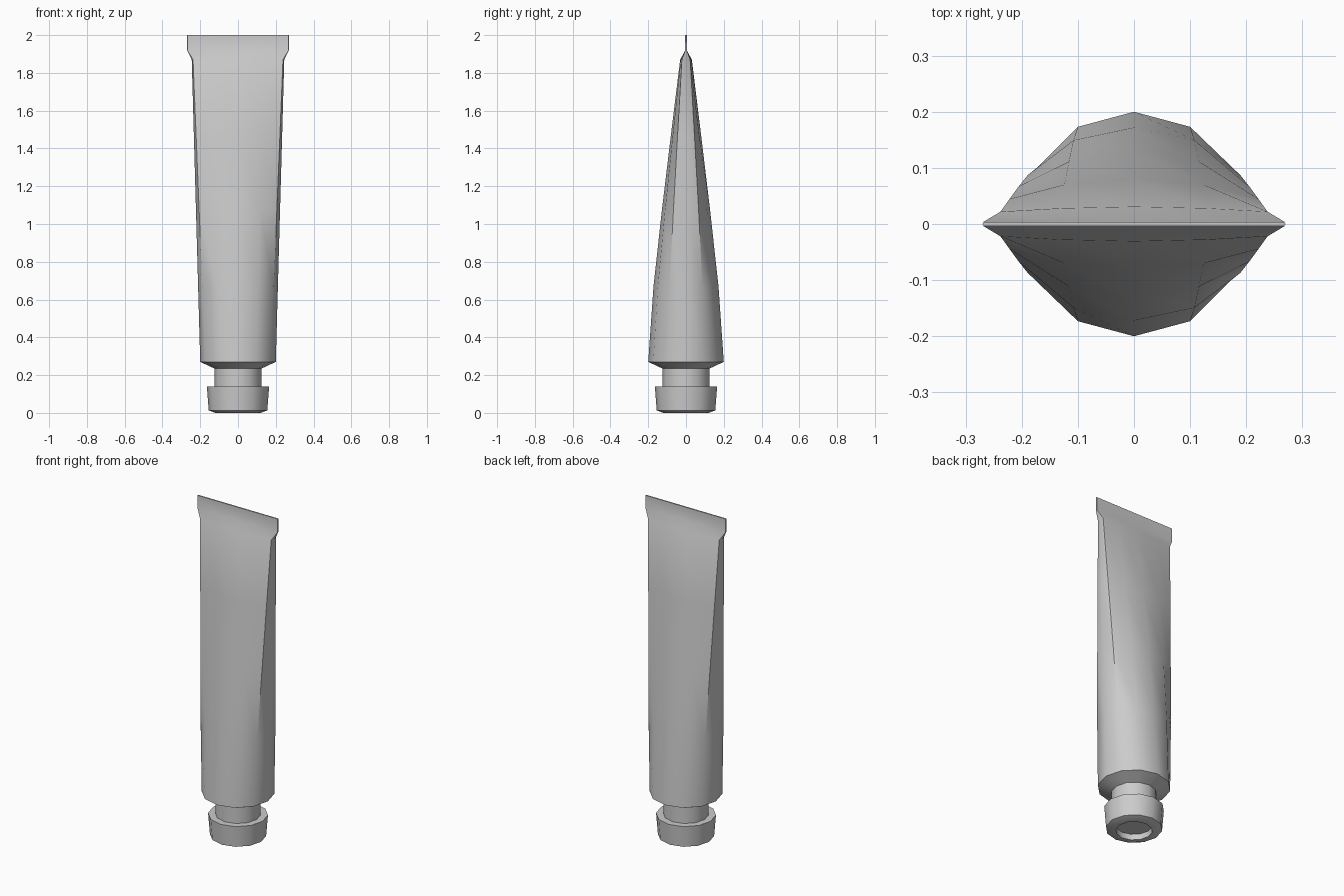
import bpy, bmesh, math

if "Cube" in bpy.data.objects:
    bpy.data.objects.remove(bpy.data.objects["Cube"])

N = 12


def circle(r, z):
    return [(r * math.sin(2 * math.pi * i / N), r * math.cos(2 * math.pi * i / N), z)
            for i in range(N)]


def oval(quarter, z):
    """Mirror four quarter points (from +y round to +x) into a full 12-point ring."""
    a = quarter
    half = a + [(x, -y) for x, y in reversed(a[:3])]
    ring = half + [(-x, y) for x, y in reversed(half[1:-1])]
    return [(x, y, z) for x, y in ring]


def loft(name, rings, angle=40):
    bm = bmesh.new()
    loops = [[bm.verts.new(p) for p in ring] for ring in rings]
    for lo, hi in zip(loops, loops[1:]):
        for i in range(N):
            j = (i + 1) % N
            bm.faces.new((lo[i], lo[j], hi[j], hi[i]))
    bm.faces.new(loops[0])
    bm.faces.new(loops[-1])
    bmesh.ops.recalc_face_normals(bm, faces=bm.faces)
    mesh = bpy.data.meshes.new(name)
    bm.to_mesh(mesh)
    bm.free()
    obj = bpy.data.objects.new(name, mesh)
    bpy.context.collection.objects.link(obj)
    bpy.ops.object.select_all(action='DESELECT')
    obj.select_set(True)
    bpy.context.view_layer.objects.active = obj
    bpy.ops.object.shade_smooth_by_angle(angle=math.radians(angle))
    return obj


# Tube body: neck, shoulder, round base flattening into the crimped end
s = math.sqrt(3) / 2
round_q = [(0, 0.2), (0.1, 0.2 * s), (0.2 * s, 0.1), (0.2, 0)]
flat_q = [(0, 0.031), (0.132, 0.028), (0.238, 0.022), (0.245, 0)]
seam_q = [(0, 0.004), (0.14, 0.004), (0.268, 0.004), (0.27, 0)]
heights = [0.172, 0.128, 0.08]

rings = [circle(0.125, 0.14), circle(0.125, 0.235), oval(round_q, 0.27)]
for k, ry in enumerate(heights):
    tx = (k + 1) / 4
    ty = (0.2 - ry) / (0.2 - 0.031)
    rings.append(oval([(a[0] + (b[0] - a[0]) * tx, a[1] + (b[1] - a[1]) * ty)
                       for a, b in zip(round_q, flat_q)], 0.27 + 0.4 * (k + 1)))
rings += [oval(flat_q, 1.87), oval(seam_q, 1.92), oval(seam_q, 2.0)]
loft("tube_body", rings)

# Screw cap with a recessed underside
cap_profile = [(0.1, 0.035), (0.1, 0.0), (0.12, 0.0), (0.155, 0.013), (0.165, 0.14), (0.12, 0.14)]
loft("cap", [circle(r, z) for r, z in cap_profile], 32)
